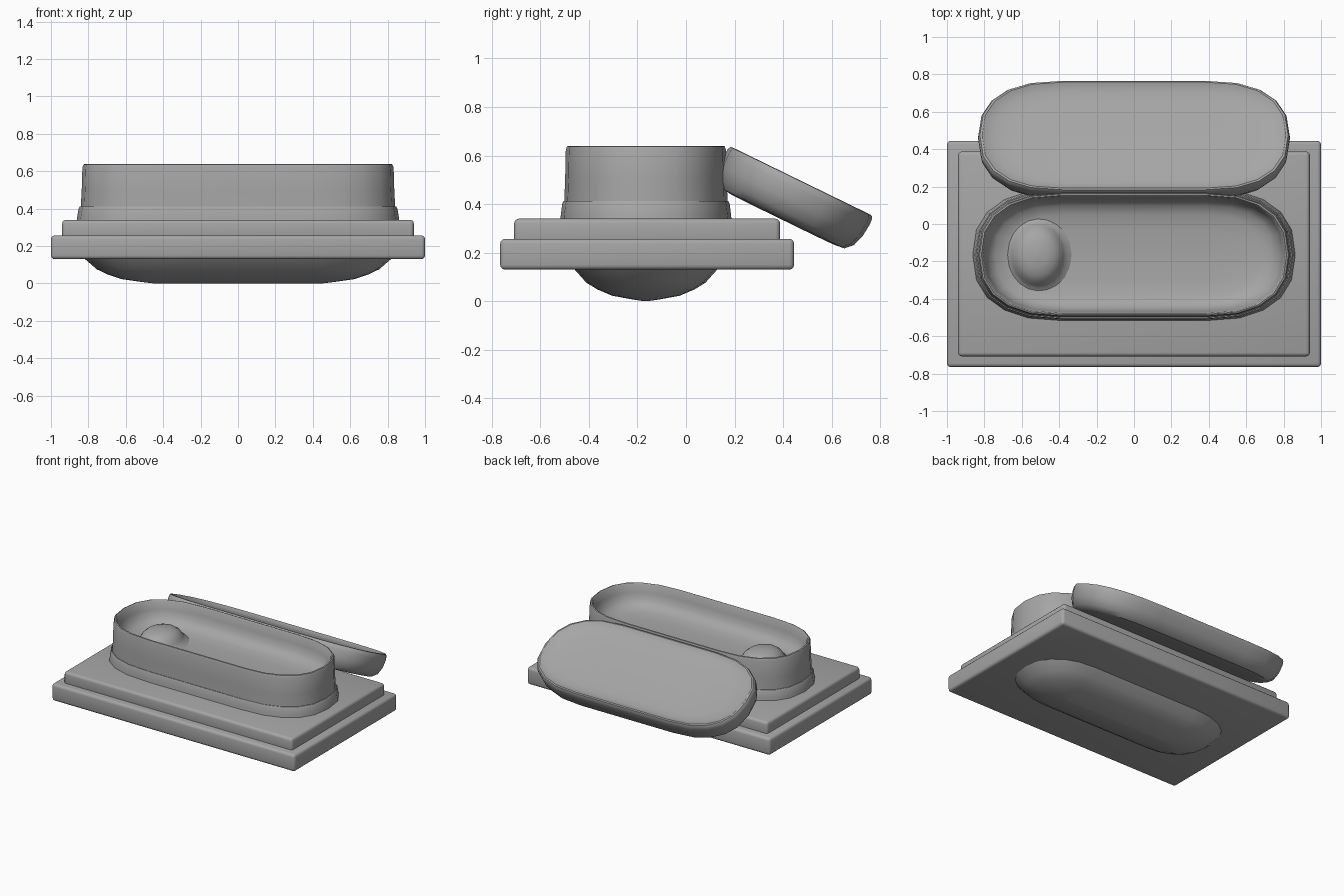
import bpy, bmesh, math
from mathutils import Matrix

cube = bpy.data.objects.get("Cube")
if cube:
    bpy.data.objects.remove(cube, do_unlink=True)

grey = bpy.data.materials.new("plain grey")
grey.use_nodes = True
colour = (0.38, 0.38, 0.38, 1)
grey.diffuse_color = colour
grey.node_tree.nodes["Principled BSDF"].inputs["Base Color"].default_value = colour

MID_Y = -0.165      # centre line of the tub
SEGS = 5            # segments in each quarter of an end


def finish(bm, name):
    bmesh.ops.recalc_face_normals(bm, faces=bm.faces)
    mesh = bpy.data.meshes.new(name)
    bm.to_mesh(mesh)
    bm.free()
    obj = bpy.data.objects.new(name, mesh)
    bpy.context.collection.objects.link(obj)
    mesh.materials.append(grey)
    bpy.ops.object.select_all(action="DESELECT")
    bpy.context.view_layer.objects.active = obj
    obj.select_set(True)
    bpy.ops.object.shade_smooth_by_angle(angle=math.radians(35))
    return obj


def outline(half, a, b, power):
    """Oval with straight sides; a power under 1 gives fuller corners."""
    pts = []
    for side in (1, -1):
        for i in range(2 * SEGS + 1):
            t = math.pi * (i / (2 * SEGS) - 0.5)
            c = max(math.cos(t), 0) ** power
            s = math.copysign(abs(math.sin(t)) ** power, t)
            pts.append((side * (half + a * c), side * b * s))
    return pts


def loft(name, rings, half=0.38, a=0.452, b=0.33, power=0.82):
    """Skin a stack of ovals given as (scale, height), capped at both ends."""
    bm = bmesh.new()
    loops = [[bm.verts.new((x, y, z)) for x, y in outline(half, a * f, b * f, power)]
             for f, z in rings]
    n = len(loops[0])
    for low, high in zip(loops, loops[1:]):
        for i in range(n):
            j = (i + 1) % n
            bm.faces.new((low[i], low[j], high[j], high[i]))
    bm.faces.new(loops[0])
    bm.faces.new(loops[-1])
    bmesh.ops.remove_doubles(bm, verts=bm.verts, dist=0.0001)
    return finish(bm, name)


def slab(name, width, depth, bottom, top):
    bm = bmesh.new()
    bmesh.ops.create_cube(bm, size=1)
    bmesh.ops.scale(bm, vec=(width, depth, top - bottom), verts=bm.verts)
    bmesh.ops.translate(bm, vec=(0, 0, (top + bottom) / 2), verts=bm.verts)
    bmesh.ops.bevel(bm, geom=bm.edges[:], offset=0.02, segments=3,
                    profile=0.5, affect="EDGES")
    obj = finish(bm, name)
    obj.location.y = -0.16
    return obj


# Stepped base
slab("lower_base", 2.0, 1.21, 0.13, 0.257)
slab("upper_base", 1.88, 1.095, 0.23, 0.34)

# Rounded belly under the base
belly = loft("belly", [(0.02, 0), (0.2, 0.008), (0.475, 0.023), (0.68, 0.049),
                       (0.83, 0.076), (1, 0.132), (1.02, 0.2)],
             half=0.44, a=0.38, b=0.295, power=0.88)

# Collar around the foot of the tub
collar = loft("collar", [(1.07, 0.33), (1.06, 0.36), (1.045, 0.4), (1.03, 0.412),
                         (0.95, 0.412)])

# Open tub with a soft, dished floor
tub = loft("tub", [(1.02, 0.4), (1.008, 0.5), (1, 0.62), (0.985, 0.637),
                   (0.965, 0.64), (0.945, 0.63), (0.92, 0.575), (0.88, 0.53),
                   (0.8, 0.497), (0.65, 0.478), (0.4, 0.468), (0.02, 0.465)])

# Low round pillow blending into the floor at the right end
pillow = loft("pillow", [(1.4, 0.455), (1.2, 0.474), (1.08, 0.485), (0.99, 0.503),
                         (0.88, 0.53), (0.68, 0.553), (0.4, 0.566), (0.05, 0.571)],
              half=0, a=0.14, b=0.165, power=1)

for part in (belly, collar, tub, pillow):
    part.location.y = MID_Y
pillow.location.x = -0.515

# Lid leaning upside down behind the tub, with a shallow hollow
lid = loft("lid", [(0.02, -0.178), (0.45, -0.178), (0.7, -0.177), (0.85, -0.172),
                   (0.94, -0.142), (0.99, -0.09), (1.005, -0.035), (1, -0.015),
                   (0.982, -0.002), (0.955, 0), (0.91, -0.01), (0.82, -0.022),
                   (0.65, -0.029), (0.02, -0.031)])
lid.matrix_world = (Matrix.Translation((0, 0.475, 0.495))
                    @ Matrix.Rotation(math.radians(-26), 4, "X"))
